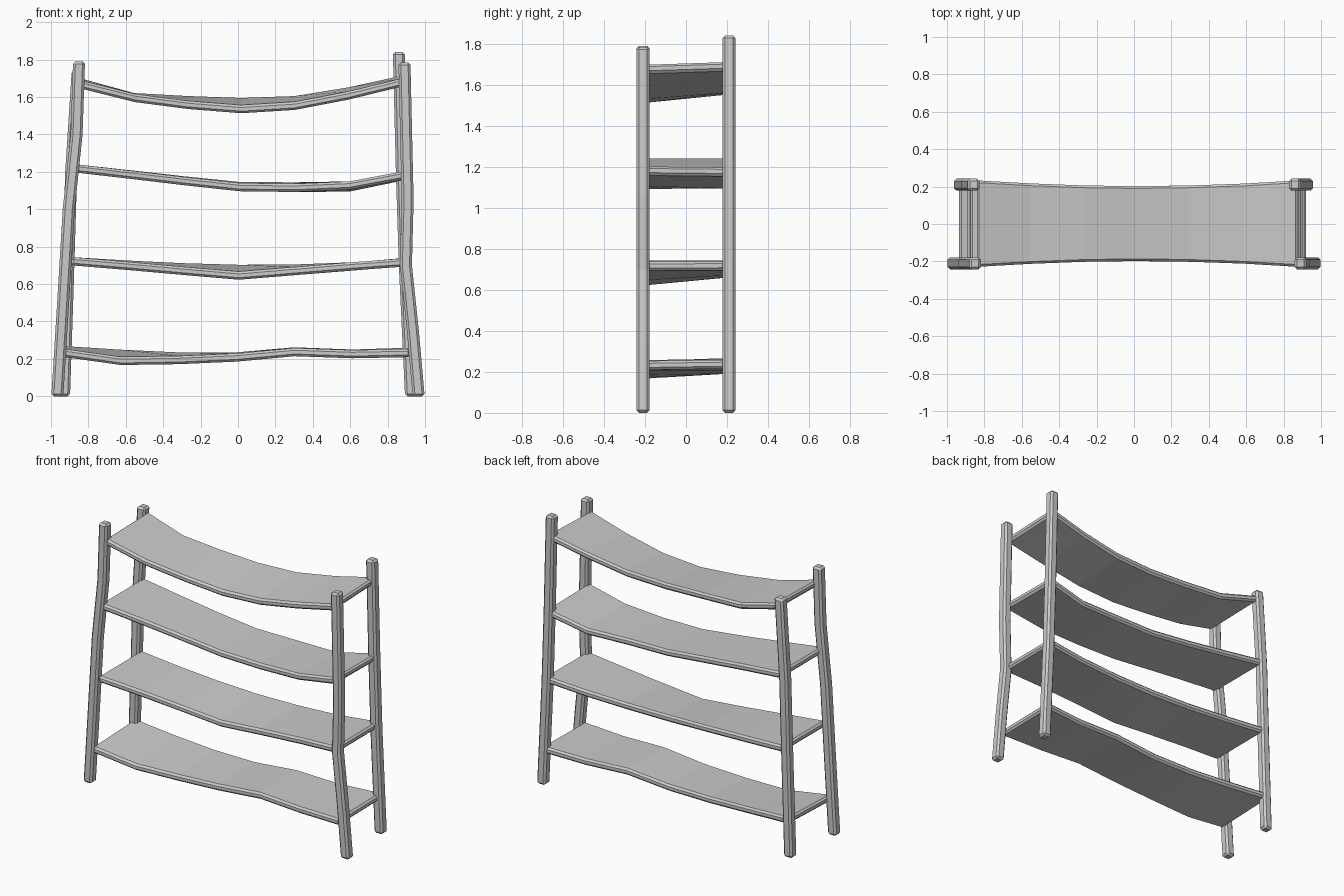
import bpy

if "Cube" in bpy.data.objects:
    bpy.data.objects.remove(bpy.data.objects["Cube"])


def loft(name, rings, bevel):
    """Skin a list of four-point rings, cap the ends and chamfer the edges."""
    verts = [p for ring in rings for p in ring]
    faces = [(0, 1, 2, 3)]
    for r in range(len(rings) - 1):
        a, b = r * 4, r * 4 + 4
        for i in range(4):
            j = (i + 1) % 4
            faces.append((a + i, b + i, b + j, a + j))
    n = len(verts)
    faces.append((n - 1, n - 2, n - 3, n - 4))
    mesh = bpy.data.meshes.new(name)
    mesh.from_pydata(verts, [], faces)
    mesh.validate()
    obj = bpy.data.objects.new(name, mesh)
    bpy.context.collection.objects.link(obj)
    mod = obj.modifiers.new("chamfer", 'BEVEL')
    mod.width = bevel
    mod.segments = 1
    mod.limit_method = 'ANGLE'
    mod.angle_limit = 0.7
    # make normals face outwards
    import bmesh
    bm = bmesh.new()
    bm.from_mesh(mesh)
    bmesh.ops.recalc_face_normals(bm, faces=bm.faces)
    bm.to_mesh(mesh)
    bm.free()
    return obj


def post(name, y, path, h=0.032):
    """Crooked square post following (x, z) points."""
    rings = [[(x - h, y - h, z), (x + h, y - h, z), (x + h, y + h, z), (x - h, y + h, z)]
             for x, z in path]
    return loft(name, rings, 0.013)


def shelf(name, x0, x1, front, back, t=0.044):
    """Warped board: front and back give the underside heights from left to right."""
    half = [0.233, 0.217, 0.206, 0.202, 0.206, 0.216, 0.233]
    rings = []
    for i, (f, b, w) in enumerate(zip(front, back, half)):
        x = x0 + (x1 - x0) * i / 6
        rings.append([(x, -w + 0.004, f), (x, w, b), (x, w, b + t), (x, -w + 0.004, f + t)])
    return loft(name, rings, 0.012)


# Posts
post("front_left_post", -0.21, [(-0.966, 0), (-0.935, 0.5), (-0.905, 1.0), (-0.863, 1.4), (-0.85, 1.79)])
post("front_right_post", -0.21, [(0.966, 0), (0.935, 0.35), (0.898, 0.7), (0.907, 1.05), (0.89, 1.785)])
post("back_left_post", 0.21, [(-0.93, 0), (-0.91, 0.6), (-0.892, 1.2), (-0.857, 1.74)])
post("back_right_post", 0.21, [(0.925, 0), (0.892, 0.7), (0.876, 1.2), (0.86, 1.84)])

# Shelves, bottom to top
shelf("bottom_shelf", -0.935, 0.92,
      [0.21, 0.166, 0.171, 0.185, 0.214, 0.203, 0.209],
      [0.225, 0.206, 0.191, 0.191, 0.218, 0.206, 0.216])
shelf("lower_middle_shelf", -0.89, 0.90,
      [0.70, 0.675, 0.648, 0.622, 0.647, 0.672, 0.694],
      [0.70, 0.682, 0.668, 0.660, 0.661, 0.671, 0.696])
shelf("upper_middle_shelf", -0.875, 0.89,
      [1.197, 1.163, 1.128, 1.096, 1.092, 1.105, 1.160],
      [1.197, 1.165, 1.132, 1.102, 1.10, 1.094, 1.155])
shelf("top_shelf", -0.84, 0.875,
      [1.645, 1.573, 1.535, 1.512, 1.530, 1.585, 1.655],
      [1.655, 1.577, 1.562, 1.552, 1.562, 1.608, 1.670])
